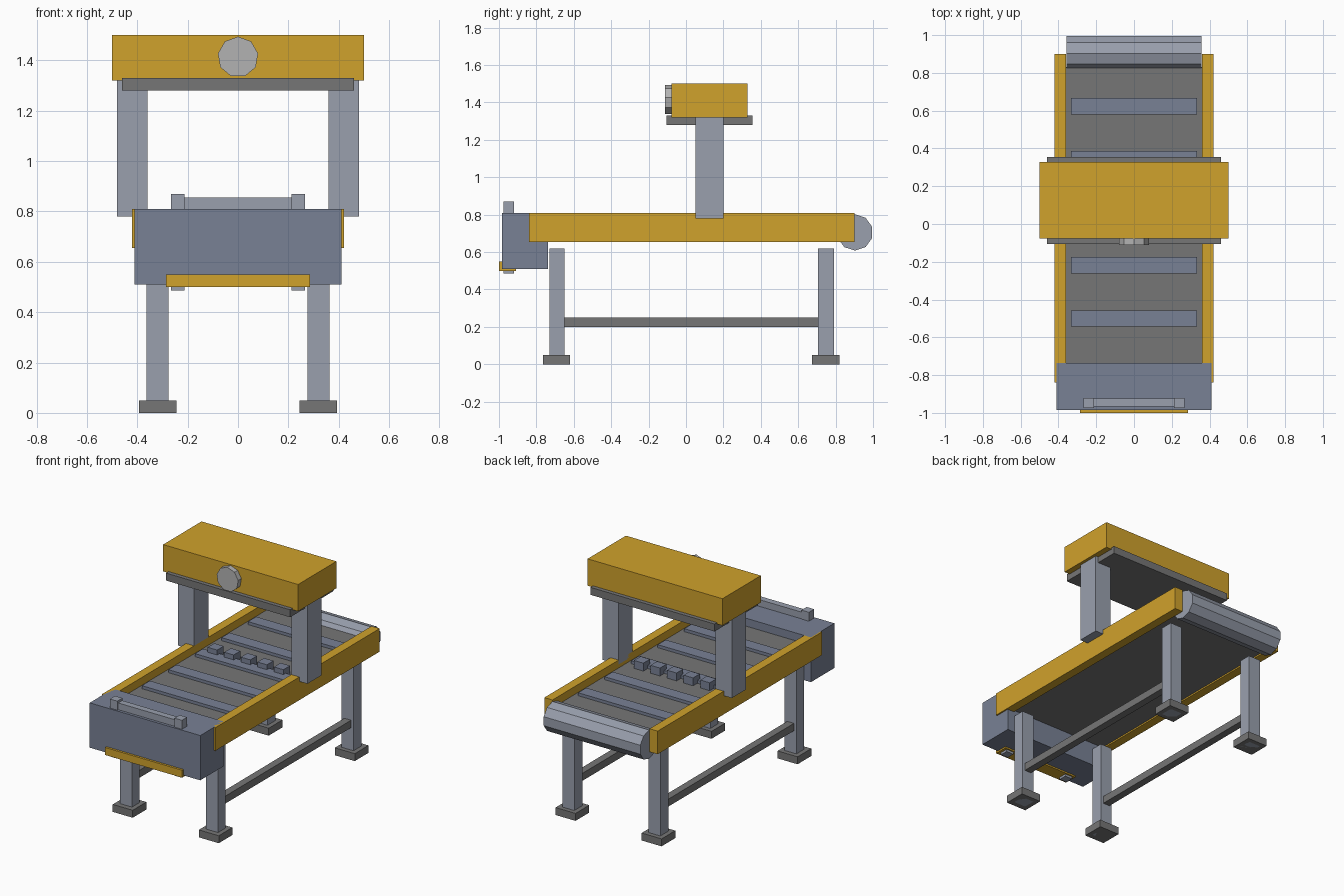
import bpy
from math import pi

if "Cube" in bpy.data.objects:
    bpy.data.objects.remove(bpy.data.objects["Cube"])


def mat(name, rgb):
    m = bpy.data.materials.new(name)
    m.diffuse_color = (*rgb, 1)
    m.use_nodes = True
    m.node_tree.nodes["Principled BSDF"].inputs["Base Color"].default_value = m.diffuse_color
    return m


YELLOW = mat("safety_yellow", (0.63, 0.36, 0.025))
STEEL = mat("light_steel", (0.32, 0.35, 0.42))
SLATE = mat("slate_steel", (0.19, 0.22, 0.30))
DARK = mat("dark_rubber", (0.18, 0.18, 0.18))
SILVER = mat("silver", (0.45, 0.45, 0.45))


def box(name, x, y, z, m):
    """Box from (min, max) ranges."""
    r = (x, y, z)
    bpy.ops.mesh.primitive_cube_add(size=1, location=[(a + b) / 2 for a, b in r])
    o = bpy.context.object
    o.scale = [b - a for a, b in r]
    bpy.ops.object.transform_apply(location=False, rotation=False, scale=True)
    o.name = name
    o.data.materials.append(m)
    return o


def pair(name, x, y, z, m):
    """The same box on the left and the right side."""
    box("right_" + name, x, y, z, m)
    box("left_" + name, (-x[1], -x[0]), y, z, m)


def cylinder(name, sides, r, depth, loc, rot, m):
    bpy.ops.mesh.primitive_cylinder_add(vertices=sides, radius=r, depth=depth,
                                        location=loc, rotation=rot)
    o = bpy.context.object
    o.name = name
    o.data.materials.append(m)
    return o


# Legs, feet and long stretchers
for end, leg_y, foot_y in (("front", (-0.73, -0.65), (-0.765, -0.62)),
                           ("back", (0.705, 0.79), (0.675, 0.82))):
    pair(end + "_leg", (0.275, 0.363), leg_y, (0, 0.62), STEEL)
    pair(end + "_foot", (0.245, 0.393), foot_y, (0, 0.05), DARK)
pair("stretcher", (0.295, 0.345), (-0.66, 0.715), (0.2, 0.25), DARK)

# Conveyor bed, side rails and end roller
box("belt", (-0.36, 0.36), (-0.76, 0.83), (0.665, 0.757), DARK)
pair("side_rail", (0.36, 0.42), (-0.84, 0.90), (0.655, 0.81), YELLOW)
cylinder("end_roller", 10, 0.097, 0.716, (0, 0.903, 0.705), (0, pi / 2, pi), STEEL).rotation_euler = (pi / 2, 0, pi / 2)

# Belt slats and the row of small blocks under the scanner
for i in range(5):
    y = -0.5 + 0.281 * i
    box(f"slat_{i + 1}", (-0.333, 0.333), (y - 0.043, y + 0.043), (0.75, 0.777), SLATE)
    x = -0.246 + 0.123 * i
    box(f"block_{i + 1}", (x - 0.035, x + 0.035), (0.08, 0.15), (0.755, 0.81), SLATE)

# Front housing with handle and lip
box("front_housing", (-0.41, 0.41), (-0.985, -0.737), (0.51, 0.81), SLATE)
box("front_lip", (-0.285, 0.285), (-1.0, -0.91), (0.50, 0.55), YELLOW)
pair("handle_bracket", (0.212, 0.267), (-0.975, -0.92), (0.485, 0.87), STEEL)
box("handle_bar", (-0.22, 0.22), (-0.966, -0.923), (0.80, 0.855), STEEL)

# Overhead gantry
pair("gantry_post", (0.36, 0.48), (0.05, 0.20), (0.78, 1.325), STEEL)
box("gantry_plate", (-0.46, 0.46), (-0.105, 0.355), (1.28, 1.33), DARK)
box("gantry_hood", (-0.5, 0.5), (-0.078, 0.328), (1.32, 1.5), YELLOW)
cylinder("front_knob", 9, 0.081, 0.05, (0, -0.087, 1.413), (pi / 2, 0, 0), SILVER)
